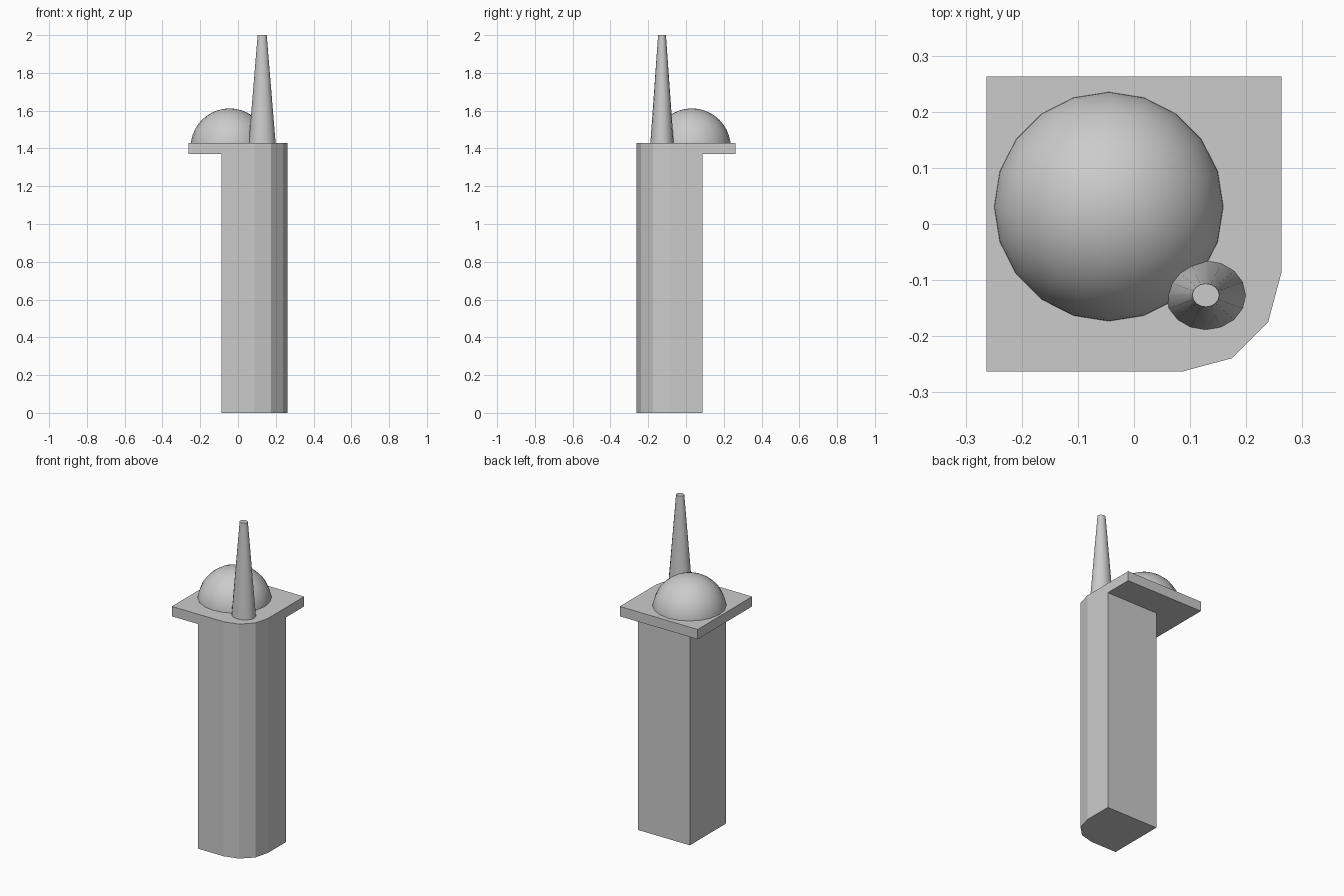
import bpy, bmesh, math
from mathutils import Matrix

if "Cube" in bpy.data.objects:
    bpy.data.objects.remove(bpy.data.objects["Cube"])


def finish(name, bm, smooth=None):
    bmesh.ops.recalc_face_normals(bm, faces=bm.faces)
    mesh = bpy.data.meshes.new(name)
    bm.to_mesh(mesh)
    bm.free()
    obj = bpy.data.objects.new(name, mesh)
    bpy.context.collection.objects.link(obj)
    if smooth:
        bpy.ops.object.select_all(action='DESELECT')
        obj.select_set(True)
        bpy.context.view_layer.objects.active = obj
        bpy.ops.object.shade_smooth_by_angle(angle=math.radians(smooth))
    return obj


def rounded_slab(name, size, z0, z1):
    """Square prism sharing the front right corner, which is rounded in 3 steps."""
    e, r = 0.2625, 0.175
    pts = [(e - size, e), (e - size, -e)] if size > 2 * r else [(e - size, size - e), (e - size, -e)]
    for i in range(4):
        a = math.radians(-90 + 30 * i)
        pts.append((e - r + r * math.cos(a), r - e + r * math.sin(a)))
    pts.append((e, size - e))
    bm = bmesh.new()
    face = bm.faces.new([bm.verts.new((x, y, z0)) for x, y in pts])
    ext = bmesh.ops.extrude_face_region(bm, geom=[face], use_keep_orig=True)
    verts = [v for v in ext['geom'] if isinstance(v, bmesh.types.BMVert)]
    bmesh.ops.translate(bm, verts=verts, vec=(0, 0, z1 - z0))
    return finish(name, bm)


# Square post and overhanging top plate
rounded_slab("post", 0.35, 0.0, 1.37)
rounded_slab("top_plate", 0.525, 1.37, 1.43)

# Dome: upper half of a sphere, sunk slightly into the plate
bm = bmesh.new()
bmesh.ops.create_uvsphere(bm, u_segments=20, v_segments=20, radius=0.206)
bmesh.ops.bisect_plane(bm, geom=bm.verts[:] + bm.edges[:] + bm.faces[:],
                       plane_co=(0, 0, 0), plane_no=(0, 0, 1), clear_inner=True)
bmesh.ops.translate(bm, verts=bm.verts, vec=(-0.045, 0.031, 1.406))
finish("dome", bm, 40)

# Spike: slightly oval tapered cone
bm = bmesh.new()
bmesh.ops.create_cone(bm, cap_ends=True, segments=16, radius1=0.071, radius2=0.024,
                      depth=0.57,
                      matrix=Matrix.Translation((0.128, -0.127, 1.715)) @ Matrix.Diagonal((1, 0.865, 1, 1)))
finish("spike", bm, 40)
